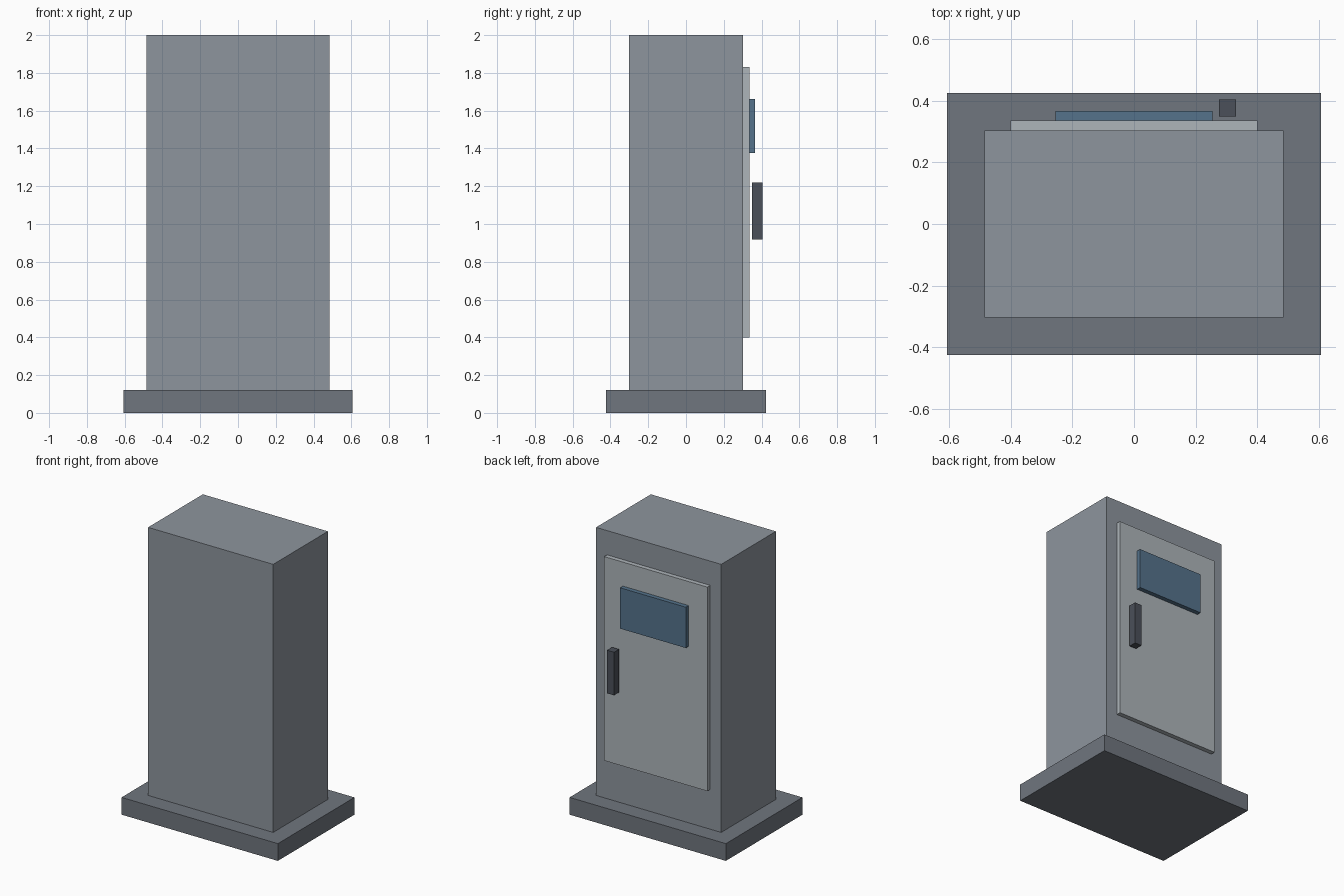
import bpy

if "Cube" in bpy.data.objects:
    bpy.data.objects.remove(bpy.data.objects["Cube"])


def material(name, color):
    mat = bpy.data.materials.new(name)
    mat.diffuse_color = (*color, 1.0)
    mat.use_nodes = True
    mat.node_tree.nodes["Principled BSDF"].inputs["Base Color"].default_value = mat.diffuse_color
    return mat


def box(name, x, y, z, mat=None):
    """Box spanning the (min, max) range on each axis."""
    spans = (x, y, z)
    bpy.ops.mesh.primitive_cube_add(size=1, location=[(a + b) / 2 for a, b in spans])
    obj = bpy.context.object
    obj.name = name
    obj.scale = [b - a for a, b in spans]
    bpy.ops.object.transform_apply(location=False, rotation=False, scale=True)
    if mat:
        obj.data.materials.append(mat)
    return obj


base_grey = material("base_grey", (0.16, 0.18, 0.21))
body_grey = material("body_grey", (0.27, 0.30, 0.34))
door_grey = material("door_grey", (0.42, 0.46, 0.49))
glass_blue = material("glass_blue", (0.09, 0.17, 0.26))
handle_dark = material("handle_dark", (0.07, 0.08, 0.10))

# Plinth and cabinet
box("base", (-0.606, 0.606), (-0.424, 0.424), (0.0, 0.121), base_grey)
box("cabinet", (-0.485, 0.485), (-0.303, 0.303), (0.121, 2.0), body_grey)

# Door with window panel and free-standing handle on the back (+y) face
box("door", (-0.40, 0.40), (0.303, 0.335), (0.40, 1.83), door_grey)
box("window", (-0.255, 0.255), (0.335, 0.366), (1.376, 1.662), glass_blue)
box("handle", (0.275, 0.33), (0.349, 0.404), (0.917, 1.219), handle_dark)
